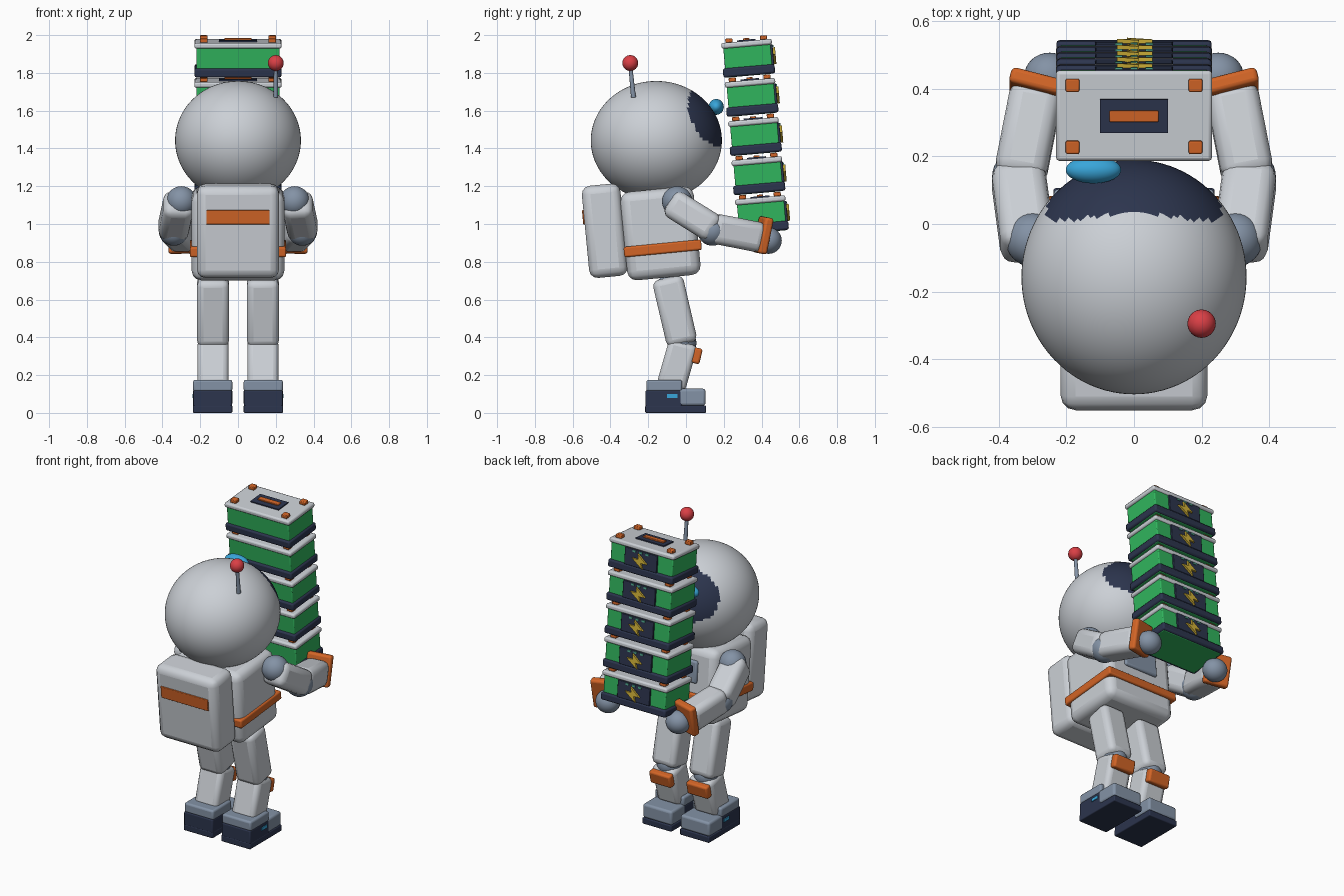
import bpy, bmesh, math
from mathutils import Matrix, Vector

if "Cube" in bpy.data.objects:
    bpy.data.objects.remove(bpy.data.objects["Cube"], do_unlink=True)


def material(name, r, g, b):
    m = bpy.data.materials.new(name)
    m.use_nodes = True
    m.diffuse_color = (r, g, b, 1)
    m.node_tree.nodes["Principled BSDF"].inputs["Base Color"].default_value = (r, g, b, 1)
    return m


WHITE = material("pale grey", .60, .63, .67)
SLATE = material("slate", .23, .29, .38)
NAVY = material("dark navy", .025, .035, .075)
ORANGE = material("orange", .65, .13, .02)
GREEN = material("crate green", .03, .46, .11)
CYAN = material("cyan", .04, .38, .70)
RED = material("red", .70, .05, .06)
YELLOW = material("yellow", .65, .45, .04)
MINT = material("mint", .08, .38, .27)


def finish(name, bm, mat, frame, bevel=0, segments=3):
    """Turn a bmesh into a smooth-shaded object with optional rounded edges."""
    bmesh.ops.recalc_face_normals(bm, faces=bm.faces)
    mesh = bpy.data.meshes.new(name)
    bm.to_mesh(mesh)
    bm.free()
    ob = bpy.data.objects.new(name, mesh)
    bpy.context.collection.objects.link(ob)
    mesh.materials.append(mat)
    ob.matrix_world = frame
    if bevel:
        mod = ob.modifiers.new("Rounding", 'BEVEL')
        mod.width = bevel
        mod.segments = segments
    bpy.ops.object.select_all(action='DESELECT')
    ob.select_set(True)
    bpy.context.view_layer.objects.active = ob
    bpy.ops.object.shade_smooth_by_angle(angle=math.radians(35))
    return ob


def box(name, size, loc, mat, bevel=0, frame=Matrix(), segments=3):
    bm = bmesh.new()
    bmesh.ops.create_cube(bm, size=1, matrix=Matrix.Diagonal((*size, 1)))
    return finish(name, bm, mat, frame @ Matrix.Translation(loc), bevel, segments)


def ball(name, radii, loc, mat, u=32, v=20):
    bm = bmesh.new()
    bmesh.ops.create_uvsphere(bm, u_segments=u, v_segments=v, radius=1,
                              matrix=Matrix.Diagonal((*radii, 1)))
    return finish(name, bm, mat, Matrix.Translation(loc))


def along(a, b):
    """Frame at the middle of a-b with z along it and x kept sideways."""
    a, b = Vector(a), Vector(b)
    z = (b - a).normalized()
    x = (Vector((1, 0, 0)) - z * z.x).normalized()
    rot = Matrix((x, z.cross(x), z)).transposed().to_4x4()
    return Matrix.Translation((a + b) / 2) @ rot, (b - a).length


def limb(name, a, b, w, d, mat, bevel):
    frame, length = along(a, b)
    return box(name, (w, d, length), (0, 0, 0), mat, bevel, frame)


LEAN = Matrix.Rotation(math.radians(5.5), 4, 'X')


def leaning(y, z):
    return Matrix.Translation((0, y, z)) @ LEAN


# Torso, belt, chest panel and backpack
torso = leaning(-.135, .95)
box("torso", (.49, .39, .47), (0, 0, 0), WHITE, .05, torso)
box("belt", (.51, .412, .055), (0, .004, -.08), ORANGE, .01, torso)
box("chest_panel", (.24, .03, .14), (0, .195, .08), SLATE, .012, torso)
pack = leaning(-.43, .964)
box("backpack", (.435, .205, .49), (0, 0, 0), WHITE, .045, pack)
box("backpack_stripe", (.335, .02, .075), (0, -.1, .082), ORANGE, .004, pack)

# Head with the visor painted as a tilted oval on the face side
head = ball("head", (.333, .347, .315), (0, -.157, 1.442), WHITE, 96, 64)
head.data.materials.append(NAVY)
tilt = math.radians(25)
for p in head.data.polygons:
    n = Vector((p.center.x / .333, p.center.y / .347, p.center.z / .315))
    v = n.z * math.cos(tilt) - n.y * math.sin(tilt)
    w = n.y * math.cos(tilt) + n.z * math.sin(tilt)
    if w > 0 and abs(n.x / .78) ** 2.3 + abs(v / .53) ** 2.3 < 1:
        p.material_index = 1
ball("visor_glint", (.082, .04, .042), (-.12, .16, 1.62), CYAN)

# Antenna
frame, length = along((.2, -.278, 1.67), (.2, -.295, 1.84))
bm = bmesh.new()
bmesh.ops.create_cone(bm, cap_ends=True, segments=12, radius1=.013, radius2=.01, depth=length)
finish("antenna_rod", bm, SLATE, frame)
ball("antenna_tip", (.042, .042, .042), (.2, -.295, 1.852), RED, 24, 16)

# Arms and legs, mirrored
for side, s in (("left", 1), ("right", -1)):
    def at(x, y, z):
        return (s * x, y, z)

    ball(side + "_shoulder", (.08, .08, .08), at(.3, -.047, 1.12), SLATE)
    limb(side + "_upper_arm", at(.312, -.085, 1.118), at(.345, .16, .965), .16, .155, WHITE, .042)
    ball(side + "_elbow", (.08, .08, .08), at(.34, .14, .965), SLATE)
    limb(side + "_forearm", at(.34, .13, .98), at(.285, .41, .925), .155, .16, WHITE, .042)
    limb(side + "_cuff", at(.297, .385, .945), at(.285, .43, .936), .155, .195, ORANGE, .014)
    ball(side + "_hand", (.075, .07, .07), at(.25, .437, .912), SLATE)

    ball(side + "_hip", (.075, .075, .075), at(.132, -.09, .655), SLATE)
    limb(side + "_thigh", at(.132, -.1, .715), at(.132, -.018, .362), .17, .165, WHITE, .035)
    ball(side + "_knee", (.075, .075, .075), at(.132, -.02, .37), SLATE)
    limb(side + "_shin", at(.132, -.012, .375), at(.132, -.082, .13), .165, .155, WHITE, .03)
    limb(side + "_knee_pad", at(.132, .067, .343), at(.132, .048, .262), .15, .045, ORANGE, .012)

    # Boots
    box(side + "_sole", (.208, .322, .04), at(.134, -.055, .02), NAVY, .006)
    box(side + "_heel", (.206, .195, .1), at(.134, -.117, .07), NAVY, .008)
    box(side + "_ankle_cuff", (.208, .19, .062), at(.134, -.115, .144), SLATE, .012)
    box(side + "_toe_cap", (.208, .142, .09), at(.134, .032, .083), SLATE, .014)
    box(side + "_boot_light", (.008, .055, .02), at(.238, -.072, .089), CYAN)

# Lightning bolt outline for the crate fronts
BOLT = [(.015, .045), (-.05, -.008), (-.008, -.008), (-.02, -.045), (.055, .01), (.01, .01)]


def crate(number, frame):
    def part(name, size, loc, mat, bevel=0):
        box("crate_%d_%s" % (number, name), size, loc, mat, bevel, frame, 2)

    part("body", (.44, .25, .165), (0, 0, .081), GREEN, .006)
    part("base", (.46, .275, .048), (0, 0, .024), NAVY, .01)
    part("lid", (.462, .268, .03), (0, 0, .168), WHITE, .01)
    part("handle_plate", (.2, .1, .008), (0, 0, .186), NAVY)
    part("handle", (.145, .033, .012), (0, 0, .192), ORANGE, .003)
    for x in (-.182, .182):
        for y in (-.092, .092):
            part("lid_stud", (.04, .038, .022), (x, y, .193), ORANGE, .004)
    part("front_panel", (.23, .016, .108), (0, .128, .1), NAVY, .003)
    for x in (-.045, 0, .045):
        part("panel_light", (.022, .006, .012), (x, .138, .144), MINT)
    bm = bmesh.new()
    face = bm.faces.new([bm.verts.new((x, .134, z + .092)) for x, z in BOLT])
    ext = bmesh.ops.extrude_face_region(bm, geom=[face])
    bmesh.ops.translate(bm, vec=(0, .014, 0),
                        verts=[g for g in ext["geom"] if isinstance(g, bmesh.types.BMVert)])
    finish("crate_%d_bolt" % number, bm, YELLOW, frame)


# Leaning stack of crates
stack = Matrix.Translation((0, .408, .958)) @ Matrix.Rotation(math.radians(5), 4, 'X')
for i in range(5):
    crate(i + 1, stack @ Matrix.Translation((0, 0, i * .208)))
